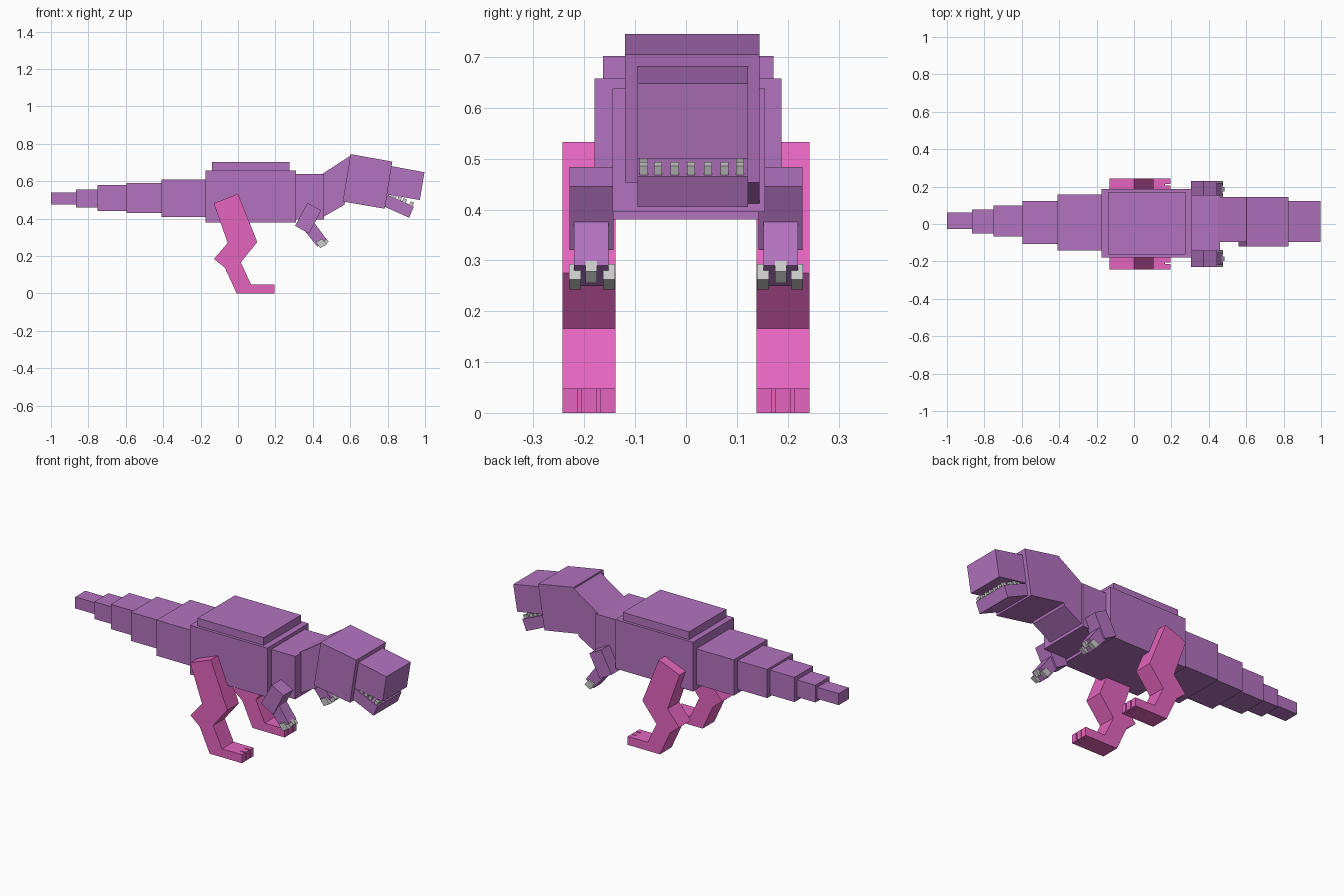
import bpy, bmesh


def material(name, rgb):
    m = bpy.data.materials.new(name)
    m.diffuse_color = (*rgb, 1)
    return m


PURPLE = material("purple", (0.45, 0.17, 0.52))
PINK = material("pink", (0.78, 0.13, 0.52))
GREY = material("grey", (0.6, 0.6, 0.6))


def prism(bm, profile, y0, y1):
    """Extrude a side profile of (x, z) points from y0 to y1."""
    face = bm.faces.new([bm.verts.new((x, y0, z)) for x, z in profile])
    ext = bmesh.ops.extrude_face_region(bm, geom=[face])
    moved = [v for v in ext["geom"] if isinstance(v, bmesh.types.BMVert)]
    bmesh.ops.translate(bm, verts=moved, vec=(0, y1 - y0, 0))


def part(name, mat, pieces):
    """One object from a list of (profile, y0, y1)."""
    bm = bmesh.new()
    for p in pieces:
        prism(bm, *p)
    bmesh.ops.recalc_face_normals(bm, faces=bm.faces)
    mesh = bpy.data.meshes.new(name)
    bm.to_mesh(mesh)
    bm.free()
    mesh.materials.append(mat)
    obj = bpy.data.objects.new(name, mesh)
    bpy.context.collection.objects.link(obj)
    return obj


def rect(x0, x1, z0, z1):
    return [(x0, z0), (x1, z0), (x1, z1), (x0, z1)]


def pair(name, mat, pieces):
    """Build a part on both sides of the body."""
    part("left_" + name, mat, pieces)
    part("right_" + name, mat, [(p, -b, -a) for p, a, b in pieces])


# Trunk blocks: x0, x1, z0, z1, y0, y1
blocks = [
    ("tail_tip", -1.0, -0.865, 0.475, 0.54, -0.028, 0.062),
    ("tail_4", -0.865, -0.75, 0.46, 0.557, -0.05, 0.077),
    ("tail_3", -0.75, -0.595, 0.44, 0.58, -0.067, 0.10),
    ("tail_2", -0.595, -0.41, 0.43, 0.592, -0.108, 0.123),
    ("tail_base", -0.41, -0.175, 0.408, 0.61, -0.142, 0.158),
    ("body", -0.175, 0.31, 0.38, 0.658, -0.18, 0.188),
    ("back_plate", -0.14, 0.275, 0.65, 0.702, -0.163, 0.172),
    ("chest", 0.31, 0.46, 0.395, 0.638, -0.145, 0.155),
]
for name, x0, x1, z0, z1, y0, y1 in blocks:
    part(name, PURPLE, [(rect(x0, x1, z0, z1), y0, y1)])

# Neck, head, snout and jaw
part("neck", PURPLE, [([(0.44, 0.40), (0.57, 0.475), (0.605, 0.74), (0.44, 0.632)], -0.095, 0.145)])
part("head", PURPLE, [([(0.56, 0.492), (0.785, 0.453), (0.825, 0.705), (0.602, 0.745)], -0.12, 0.145)])
part("snout", PURPLE, [([(0.79, 0.53), (0.972, 0.50), (0.997, 0.648), (0.815, 0.682)], -0.095, 0.122)])
part("lower_jaw", PURPLE, [([(0.775, 0.468), (0.915, 0.405), (0.94, 0.465), (0.80, 0.527)], -0.095, 0.122)])

# Teeth along the front and both sides of the lower jaw


def tooth(x, y):
    z = 0.465 - 0.443 * (x - 0.94)
    profile = [(x - 0.022, z), (x - 0.004, z - 0.008),
               (x + 0.006, z + 0.018), (x - 0.012, z + 0.026)]
    return (profile, y - 0.008, y + 0.008)


teeth = [tooth(0.935, y) for y in (-0.083, -0.055, -0.022, 0.01, 0.043, 0.076, 0.106)]
teeth += [tooth(0.845 + 0.026 * i, y) for i in range(3) for y in (-0.083, 0.106)]
part("teeth", GREY, teeth)

# Legs with three toes
leg = [(-0.13, 0.482), (0.0, 0.533), (0.103, 0.275), (0.015, 0.166),
       (0.07, 0.048), (0.165, 0.048), (0.165, 0), (-0.007, 0),
       (-0.07, 0.137), (-0.128, 0.185), (-0.055, 0.27)]
toes = [(rect(0.165, 0.195, 0, 0.048), a, b)
        for a, b in ((0.139, 0.169), (0.175, 0.207), (0.213, 0.243))]
pair("leg", PINK, [(leg, 0.139, 0.243)] + toes)

# Arms and claws
pair("upper_arm", PURPLE, [([(0.305, 0.362), (0.38, 0.32), (0.445, 0.445), (0.372, 0.484)], 0.143, 0.229)])
pair("forearm", PURPLE, [([(0.36, 0.33), (0.425, 0.25), (0.473, 0.29), (0.41, 0.375)], 0.152, 0.22)])
outer = [(0.415, 0.275), (0.44, 0.243), (0.475, 0.262), (0.45, 0.293)]
middle = [(0.435, 0.283), (0.465, 0.255), (0.485, 0.278), (0.46, 0.306)]
pair("claws", GREY, [(outer, 0.14, 0.163), (middle, 0.175, 0.198), (outer, 0.207, 0.23)])
